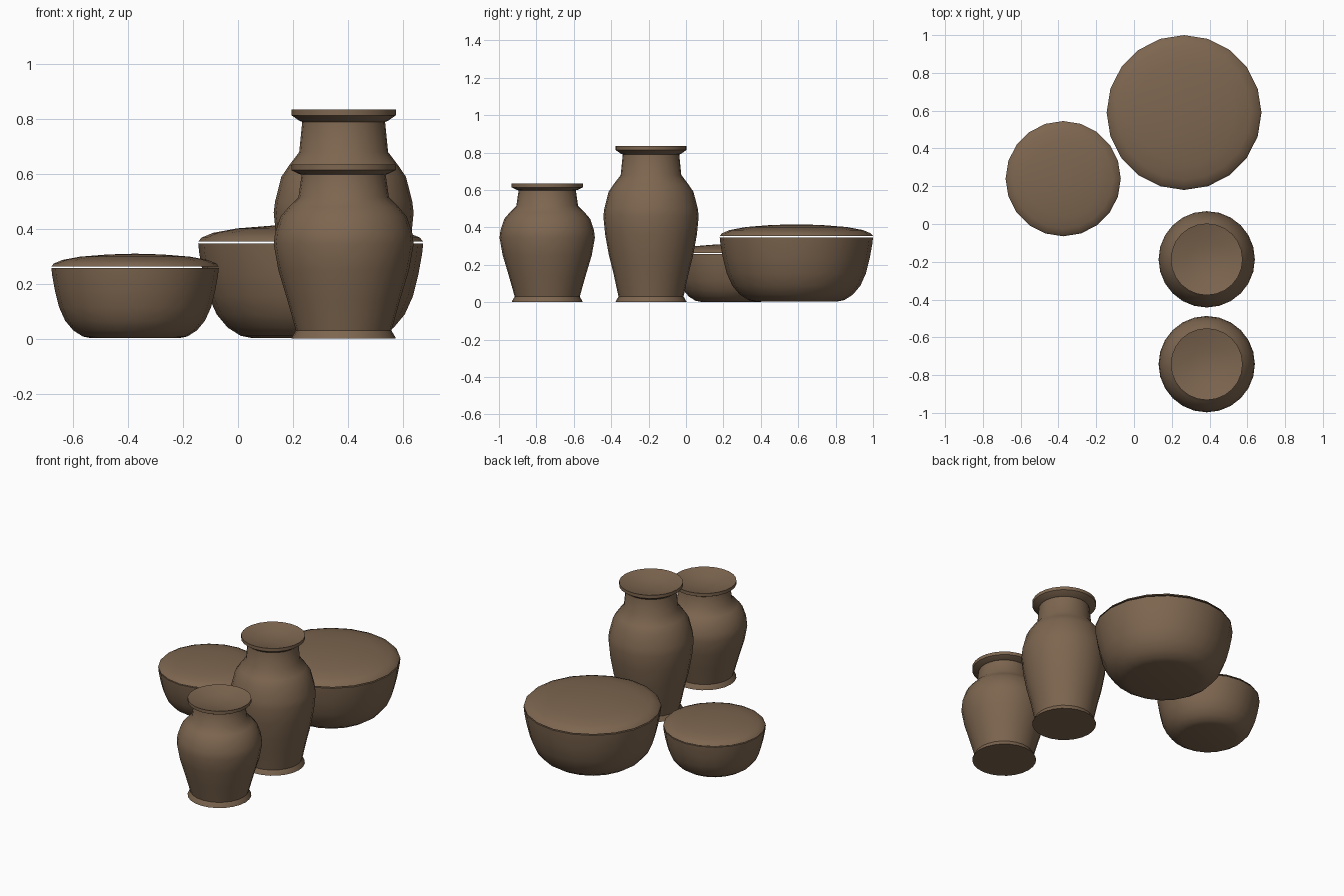
import bpy, bmesh, math

if "Cube" in bpy.data.objects:
    bpy.data.objects.remove(bpy.data.objects["Cube"])

clay = bpy.data.materials.new("brown clay")
clay.diffuse_color = (0.205, 0.132, 0.079, 1)
clay.use_nodes = True
clay.node_tree.nodes["Principled BSDF"].inputs["Base Color"].default_value = clay.diffuse_color


def lathe(name, profile, centre, sides, scale=1.0):
    """Spin a (radius, height) profile round the vertical axis."""
    bm = bmesh.new()
    rings = []
    for r, z in profile:
        if r == 0:
            rings.append([bm.verts.new((0, 0, z * scale))])
        else:
            rings.append([bm.verts.new((r * scale * math.cos(2 * math.pi * i / sides),
                                        r * scale * math.sin(2 * math.pi * i / sides),
                                        z * scale)) for i in range(sides)])
    for a, b in zip(rings, rings[1:]):
        for i in range(sides):
            j = (i + 1) % sides
            if len(a) == 1:
                bm.faces.new((a[0], b[j], b[i]))
            elif len(b) == 1:
                bm.faces.new((a[i], a[j], b[0]))
            else:
                bm.faces.new((a[i], a[j], b[j], b[i]))
    bmesh.ops.recalc_face_normals(bm, faces=bm.faces)
    mesh = bpy.data.meshes.new(name)
    bm.to_mesh(mesh)
    bm.free()
    mesh.materials.append(clay)
    ob = bpy.data.objects.new(name, mesh)
    ob.location = (centre[0], centre[1], 0)
    bpy.context.collection.objects.link(ob)
    bpy.ops.object.select_all(action='DESELECT')
    ob.select_set(True)
    bpy.context.view_layer.objects.active = ob
    bpy.ops.object.shade_smooth_by_angle(angle=math.radians(38))
    return ob


# Bowls with slightly domed lids
bowl = [(0, 0.002), (0.16, 0.002), (0.19, 0.008), (0.225, 0.03), (0.255, 0.066),
        (0.277, 0.115), (0.292, 0.175), (0.302, 0.23), (0.305, 0.258), (0, 0.258)]
lid = [(0, 0.263), (0.305, 0.263), (0.296, 0.274), (0.265, 0.287), (0.2, 0.299),
       (0.1, 0.307), (0, 0.31)]
for size, centre, scale in (("small", (-0.375, 0.24), 1.0),
                            ("large", (0.265, 0.59), 1.344)):
    lathe(size + "_bowl", bowl, centre, 20, scale)
    lathe(size + "_lid", lid, centre, 20, scale)

# Vases: flared foot, belly, neck, lip and dished mouth
short_vase = [(0, 0), (0.19, 0), (0.188, 0.006), (0.174, 0.03), (0.205, 0.14),
              (0.238, 0.25), (0.255, 0.345), (0.25, 0.385), (0.23, 0.445),
              (0.2, 0.48), (0.165, 0.515), (0.153, 0.598), (0.162, 0.6),
              (0.19, 0.614), (0.19, 0.635), (0.1, 0.61), (0, 0.6)]
tall_vase = [(0, 0), (0.19, 0), (0.188, 0.006), (0.174, 0.03), (0.2, 0.15),
             (0.225, 0.25), (0.245, 0.36), (0.255, 0.46), (0.25, 0.5),
             (0.227, 0.59), (0.2, 0.63), (0.162, 0.68), (0.151, 0.79),
             (0.16, 0.793), (0.19, 0.814), (0.19, 0.835), (0.1, 0.81), (0, 0.8)]
lathe("short_vase", short_vase, (0.385, -0.742), 24)
lathe("tall_vase", tall_vase, (0.385, -0.187), 24)
